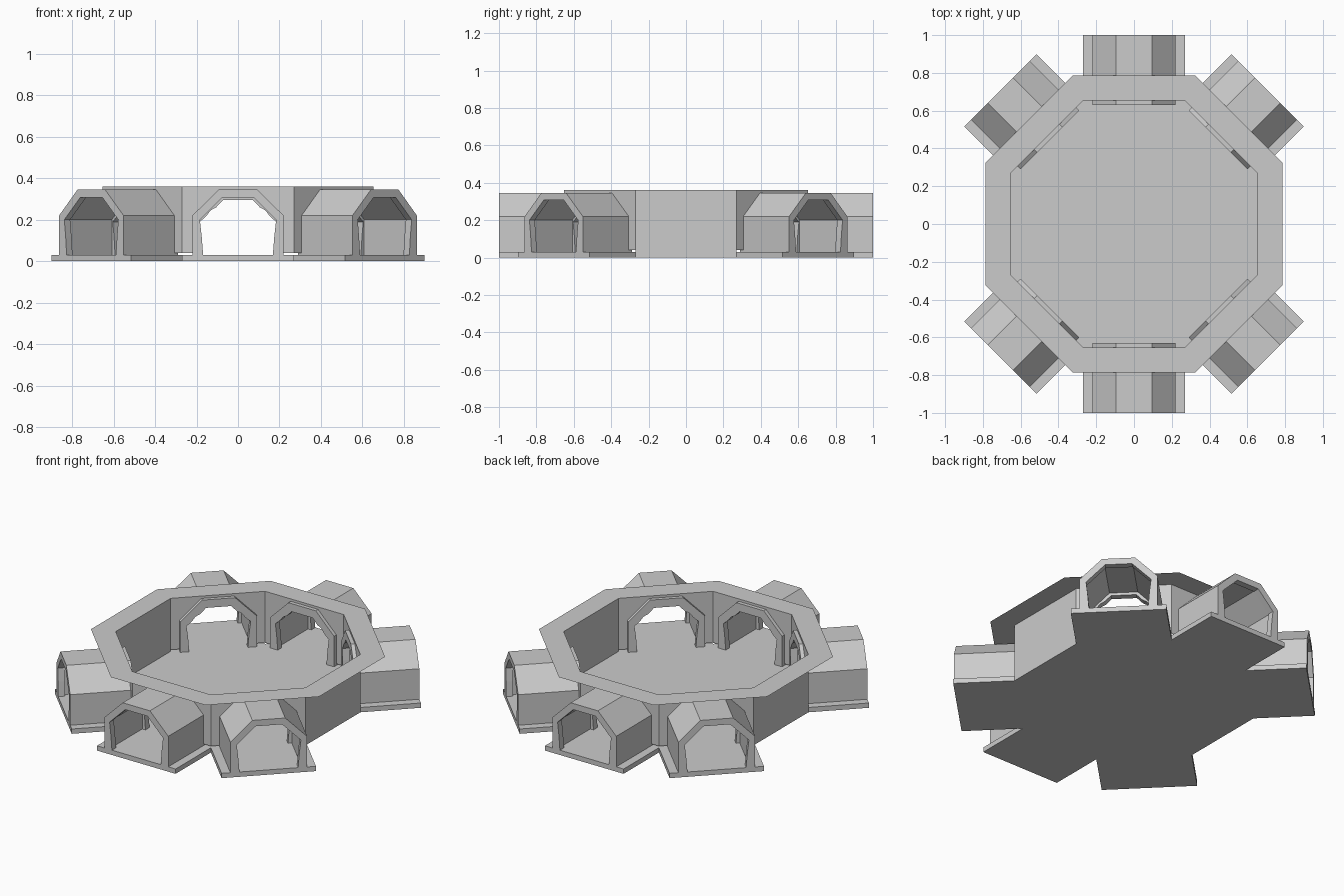
import bpy, bmesh, math
from mathutils import Matrix, Vector

if "Cube" in bpy.data.objects:
    bpy.data.objects.remove(bpy.data.objects["Cube"])

grey = bpy.data.materials.new("stone_grey")
grey.use_nodes = True
colour = (0.6, 0.6, 0.6, 1)
grey.diffuse_color = colour
grey.node_tree.nodes["Principled BSDF"].inputs["Base Color"].default_value = colour

APOTHEM, RIM_APOTHEM, REACH = 0.653, 0.785, 1.0
FLOOR, TOP = 0.03, 0.36
TAN = math.tan(math.pi / 8)
HALF = APOTHEM * TAN
SIDES = ["back", "back_right", "right", "front_right",
         "front", "front_left", "left", "back_left"]
PLAIN = ("right", "left")


def turn(k):
    return Matrix.Rotation(k * math.pi / 4, 4, 'Z')


def finish(name, bm, matrix=None):
    mesh = bpy.data.meshes.new(name)
    bm.to_mesh(mesh)
    bm.free()
    mesh.materials.append(grey)
    obj = bpy.data.objects.new(name, mesh)
    bpy.context.collection.objects.link(obj)
    if matrix:
        obj.matrix_world = matrix


def polygon(name, points, depth=None, matrix=None):
    """Flat outline, optionally extruded into a solid."""
    bm = bmesh.new()
    face = bm.faces.new([bm.verts.new(p) for p in points])
    if depth:
        ext = bmesh.ops.extrude_face_region(bm, geom=[face], use_keep_orig=True)
        verts = [g for g in ext["geom"] if isinstance(g, bmesh.types.BMVert)]
        bmesh.ops.translate(bm, verts=verts, vec=depth)
        bmesh.ops.recalc_face_normals(bm, faces=bm.faces)
    finish(name, bm, matrix)


def mirrored(half):
    """Right half of an arch, from foot to crown, completed on the left."""
    return half + [(-x, z) for x, z in reversed(half)]


def arch(name, outer, inner, start, end, matrix):
    ring = mirrored(outer) + list(reversed(mirrored(inner)))
    polygon(name, [(x, start, z) for x, z in ring], (0, end - start, 0), matrix)


# Arch profiles, from foot to crown
SHELL = [(0.22, FLOOR), (0.22, 0.22), (0.094, 0.345)]
LINING = [(0.19, FLOOR), (0.19, 0.2), (0.08, 0.312)]
MOUTH = [(0.168, FLOOR), (0.175, 0.12), (0.184, 0.2), (0.076, 0.307)]
DOORWAY = [(0.168, FLOOR), (0.175, 0.12), (0.184, 0.19), (0.155, 0.215),
           (0.132, 0.245), (0.105, 0.26), (0.072, 0.295)]

# Floor: octagon with six passage arms in one slab
outline = []
for k, side in enumerate(SIDES):
    arm = [(HALF, APOTHEM)]
    if side not in PLAIN:
        arm += [(HALF, REACH), (-HALF, REACH)]
    outline += [turn(k) @ Vector((x, y, 0)) for x, y in arm]
polygon("floor_slab", outline, (0, 0, FLOOR))

# Thin flat rim around the open roof
bm = bmesh.new()
loops = [[bm.verts.new(turn(k) @ Vector((a * TAN, a, TOP))) for k in range(8)]
         for a in (APOTHEM, RIM_APOTHEM)]
for k in range(8):
    n = (k + 1) % 8
    bm.faces.new((loops[0][n], loops[0][k], loops[1][k], loops[1][n]))
bmesh.ops.recalc_face_normals(bm, faces=bm.faces)
finish("roof_rim", bm)

# Wall panels, and a vaulted passage through each pierced one
for k, side in enumerate(SIDES):
    m = turn(k)
    if side in PLAIN:
        panel = [(HALF, FLOOR), (HALF, TOP), (-HALF, TOP), (-HALF, FLOOR)]
    else:
        foot = FLOOR + 0.01
        opening = [(SHELL[0][0], foot)] + SHELL[1:]
        panel = [(-HALF, foot), (-HALF, TOP), (HALF, TOP), (HALF, foot)]
        panel += mirrored(opening)
        arch(side + "_passage_vault", SHELL, LINING, 0.63, REACH, m)
        arch(side + "_passage_doorway", LINING, DOORWAY, 0.63, 0.67, m)
        arch(side + "_passage_mouth", LINING, MOUTH, 0.96, REACH, m)
    polygon(side + "_wall", [(x, APOTHEM, z) for x, z in panel], None, m)
